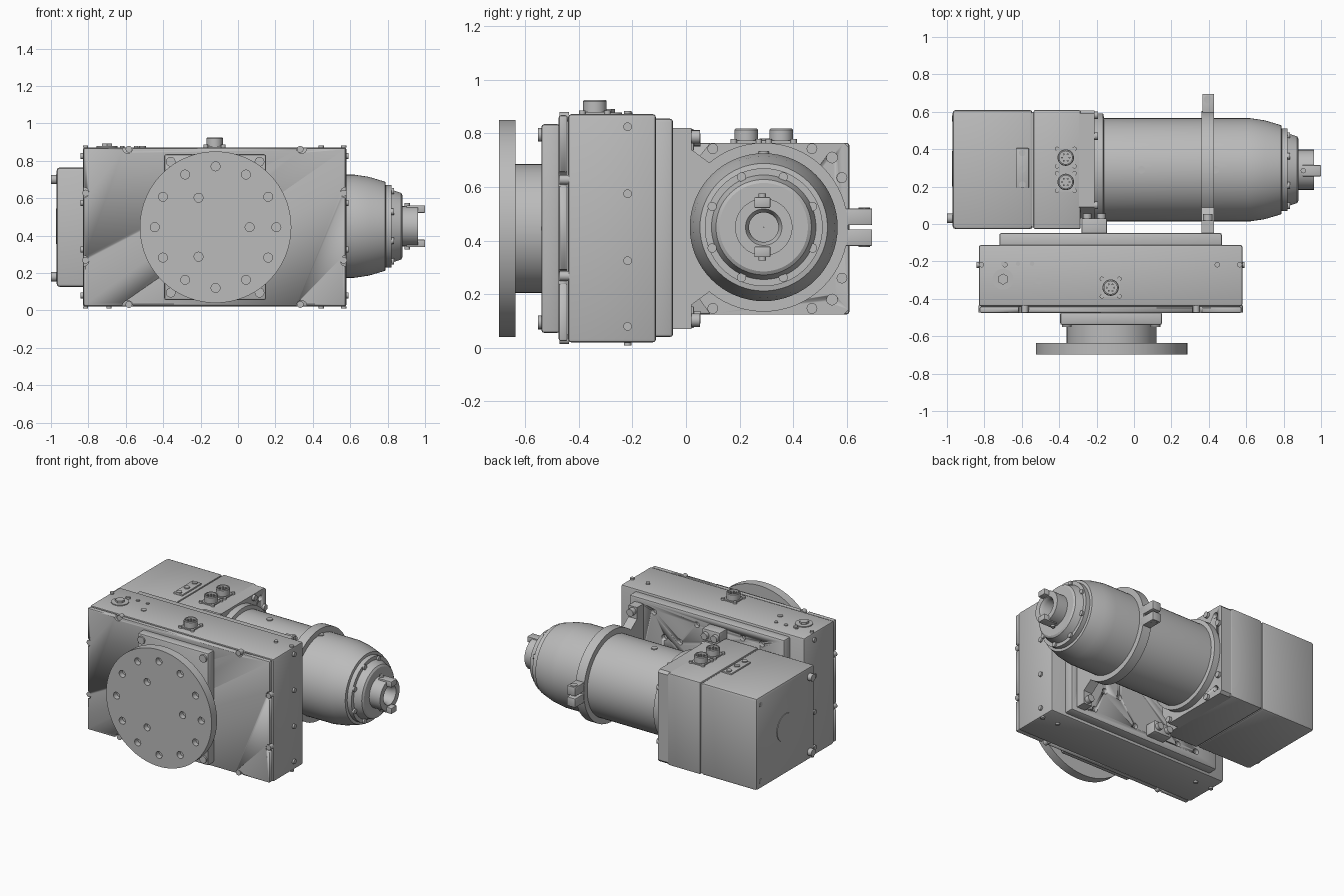
import bpy, bmesh
from math import pi, cos, sin, radians
from mathutils import Matrix, Vector

if "Cube" in bpy.data.objects:
    bpy.data.objects.remove(bpy.data.objects["Cube"], do_unlink=True)

grey = bpy.data.materials.new("machined grey")
grey.use_nodes = True
colour = (0.5, 0.5, 0.5, 1)
grey.diffuse_color = colour
grey.node_tree.nodes["Principled BSDF"].inputs["Base Color"].default_value = colour

TURN = {"x": Matrix.Rotation(pi / 2, 4, "Y"), "y": Matrix.Rotation(-pi / 2, 4, "X"), "z": Matrix()}
AY, AZ = 0.295, 0.45          # motor axis
FX, FZ = -0.12, 0.445         # output flange axis


def finish(name, bm, smooth=True):
    bmesh.ops.recalc_face_normals(bm, faces=bm.faces)
    me = bpy.data.meshes.new(name)
    bm.to_mesh(me)
    bm.free()
    ob = bpy.data.objects.new(name, me)
    bpy.context.collection.objects.link(ob)
    me.materials.append(grey)
    if smooth:
        bpy.ops.object.select_all(action="DESELECT")
        ob.select_set(True)
        bpy.context.view_layer.objects.active = ob
        bpy.ops.object.shade_smooth_by_angle(angle=radians(30))
    return ob


def box(name, x, y, z, bevel=0):
    bm = bmesh.new()
    size = [b - a for a, b in (x, y, z)]
    mid = [(a + b) / 2 for a, b in (x, y, z)]
    bmesh.ops.create_cube(bm, size=1, matrix=Matrix.Translation(mid) @ Matrix.Diagonal((*size, 1)))
    if bevel:
        bmesh.ops.bevel(bm, geom=bm.edges[:], offset=bevel, segments=2, profile=0.5, affect="EDGES")
    return finish(name, bm, bool(bevel))


def add_cyl(bm, axis, at, r, h, seg=16):
    """Cylinder starting at a point and running along +axis (or -axis for negative h)."""
    m = Matrix.Translation(at) @ TURN[axis] @ Matrix.Translation((0, 0, h / 2))
    bmesh.ops.create_cone(bm, cap_ends=True, segments=seg, radius1=r, radius2=r, depth=abs(h), matrix=m)


def cyls(name, axis, points, r, h, seg=16):
    bm = bmesh.new()
    for p in points:
        add_cyl(bm, axis, p, r, h, seg)
    return finish(name, bm)


def lathe(name, profile, axis, at, seg=64):
    """Spin a closed outline of (along, radius) pairs around an axis."""
    bm = bmesh.new()
    m = Matrix.Translation(at) @ TURN[axis]
    rings = [[bm.verts.new(m @ Vector((r * cos(2 * pi * i / seg), r * sin(2 * pi * i / seg), a)))
              for i in range(seg)] for a, r in profile]
    for A, B in zip(rings, rings[1:] + rings[:1]):
        for i in range(seg):
            j = (i + 1) % seg
            bm.faces.new((A[i], A[j], B[j], B[i]))
    return finish(name, bm)


def prism(name, pts, axis, a, b):
    """Extrude an outline: (y, z) pairs along x, or (x, z) pairs along y."""
    bm = bmesh.new()
    place = (lambda u, v, d: (d, u, v)) if axis == "x" else (lambda u, v, d: (u, d, v))
    f = bm.faces.new([bm.verts.new(place(u, v, a)) for u, v in pts])
    g = bmesh.ops.extrude_face_region(bm, geom=[f])
    off = Vector(place(0, 0, b - a))
    for v in g["geom"]:
        if isinstance(v, bmesh.types.BMVert):
            v.co += off
    return finish(name, bm)


def cut(ob, cutter):
    mod = ob.modifiers.new("cut", "BOOLEAN")
    mod.operation, mod.object, mod.solver = "DIFFERENCE", cutter, "EXACT"
    bpy.ops.object.select_all(action="DESELECT")
    bpy.context.view_layer.objects.active = ob
    ob.select_set(True)
    bpy.ops.object.modifier_apply(modifier=mod.name)
    bpy.data.objects.remove(cutter, do_unlink=True)


def circle(n, r, start=0):
    return [(r * cos(start + 2 * pi * i / n), r * sin(start + 2 * pi * i / n)) for i in range(n)]


# Gear housing: cover, body, and stepped back
cover = box("housing_cover", (-0.825, 0.575), (-0.475, -0.442), (0.025, 0.868), 0.008)
body = box("housing_body", (-0.83, 0.58), (-0.44, -0.112), (0.02, 0.872), 0.012)
step = box("housing_step", (-0.72, 0.47), (-0.13, -0.048), (0.04, 0.855), 0.012)

# Clearance notches with screws around the cover
sides = [(x, z) for x in (-0.825, 0.575) for z in (0.265, 0.63)]
ends = [(x, z) for x in (-0.59, 0.34) for z in (0.025, 0.868)]
cut(cover, cyls("notch_cutter", "y", [(x, -0.5, z) for x, z in sides + ends], 0.028, 0.1))
cyls("cover_screws", "y", [(x * 0.985 - 0.002, -0.472, 0.4465 + (z - 0.4465) * 0.985)
                           for x, z in sides + ends], 0.018, 0.035)

# Side and edge screws of the housing
for sx, x in ((-1, -0.83), (1, 0.58)):
    cyls("side_screws", "x", [(x, -0.218, z) for z in (0.08, 0.325, 0.575, 0.825)], 0.016, 0.012 * sx)
for sz, z in ((-1, 0.02), (1, 0.872)):
    cyls("edge_screws", "z", [(x, -0.218, z) for x in (-0.815, -0.69, 0.445, 0.565)], 0.014, 0.011 * sz)

# Mounting holes in the stepped back
holes = [(x, z) for x in (0.08, 0.2) for z in (0.27, 0.4, 0.5, 0.63)]
holes += [(x, z) for x in (-0.55, -0.4, -0.05, 0.28) for z in (0.11, 0.785)]
cut(step, cyls("back_hole_cutter", "y", [(x, -0.075, z) for x, z in holes], 0.02, 0.1))

# Output adapter plate, hub and drilled flange
box("adapter_plate", (-0.395, 0.15), (-0.54, -0.47), (0.055, 0.835), 0.012)
corners = [(x, z) for x in (-0.36, 0.115) for z in (0.095, 0.795)]
cyls("adapter_screws", "y", [(x, -0.552, z) for x, z in corners], 0.026, 0.02)
cyls("output_hub", "y", [(FX, -0.65, FZ)], 0.24, 0.12, 64)
flange = cyls("output_flange", "y", [(FX, -0.697, FZ)], 0.405, 0.06, 96)
drill = [(FX + a, -0.71, FZ + b) for a, b in circle(12, 0.325) + circle(3, 0.182)]
cut(flange, cyls("flange_hole_cutter", "y", drill, 0.024, 0.05))

# Motor box in two sections, with a chamfered end flange
box("motor_box_rear", (-0.97, -0.541), (-0.028, 0.61), (0.125, 0.765), 0.018)
box("motor_box_front", (-0.537, -0.285), (-0.028, 0.61), (0.125, 0.765), 0.01)
box("motor_box_core", (-0.6, -0.3), (-0.02, 0.6), (0.135, 0.755))
plate = prism("motor_end_flange", [(0.03, 0.21), (0.09, 0.125), (0.59, 0.125), (0.607, 0.142),
                                   (0.607, 0.748), (0.59, 0.765), (0.09, 0.765), (0.03, 0.69)], "x", -0.3, -0.21)
cut(plate, cyls("corner_hole_cutter", "x", [(-0.25, 0.545, z) for z in (0.18, 0.71)], 0.02, 0.1))
rim = [(y, z) for y in (0.1, 0.47) for z in (0.147, 0.743)] + [(0.582, 0.26), (0.582, 0.635)]
cyls("end_flange_screws", "x", [(-0.215, y, z) for y, z in rim], 0.02, 0.022)

# Motor box rear face
cyls("rear_screws", "x", [(-0.965, 0.03, z) for z in (0.18, 0.7)], 0.025, -0.035)
cyls("rear_small_screws", "x", [(-0.965, 0.565, z) for z in (0.18, 0.71)], 0.016, -0.008)
lathe("rear_cap", [(0, 0.001), (0.008, 0.001), (0.008, 0.095), (0, 0.095)], "x", (-0.974, AY, AZ))

# Motor barrel with tapered, stepped and hollow nose
lathe("motor_barrel", [(-0.22, 0.08), (-0.22, 0.302), (-0.165, 0.302), (-0.16, 0.276), (0.62, 0.276),
                       (0.7, 0.264), (0.787, 0.238), (0.79, 0.22), (0.822, 0.22), (0.822, 0.195),
                       (0.872, 0.178), (0.88, 0.165), (0.88, 0.107), (0.963, 0.107), (0.963, 0.068),
                       (0.94, 0.055), (0.8, 0.055), (0.8, 0.001), (0.3, 0.001)], "x", (0, AY - 0.005, AZ))
ring8 = circle(8, 0.203, pi / 8)
cyls("nose_screws", "x", [(0.82, AY - 0.01 + a, AZ + b) for a, b in ring8], 0.017, 0.014)
for s in (-1, 1):
    z = sorted((AZ + 0.072 * s, AZ + 0.112 * s))
    box("drive_lug", (0.9, 1.0), (AY - 0.04, AY + 0.02), z, 0.004)
    cyls("lug_screw", "z", [(0.905, AY - 0.01, AZ + 0.1 * s)], 0.014, 0.025 * s)
cyls("barrel_screws", "z", [(x, AY - 0.005, AZ + 0.268) for x in (0.04, 0.435)], 0.02, 0.014)

# Split clamp ring with its foot, ears and bolts
lathe("clamp_ring", [(-0.033, 0.27), (-0.033, 0.315), (0.033, 0.315), (0.033, 0.27)], "x", (0.395, AY - 0.005, AZ))
arc = [(AY + 0.3 * cos(t), AZ + 0.3 * sin(t)) for t in [radians(230 - 10 * i) for i in range(11)]]
prism("clamp_foot", [(-0.05, 0.07), (0.02, 0.07), (0.02, 0.16)] + arc
      + [(0.02, 0.74), (0.02, 0.82), (-0.05, 0.82)], "x", 0.362, 0.428)
for s in (-1, 1):
    z = sorted((AZ + 0.008 * s, AZ + 0.07 * s))
    box("clamp_ear", (0.365, 0.428), (0.57, 0.695), z, 0.004)
    cyls("ear_bolt", "z", [(0.395, 0.665, AZ + 0.06 * s)], 0.022, 0.014 * s)
    cyls("foot_bolt", "y", [(0.395, 0.015, AZ - 0.005 + 0.342 * s)], 0.025, 0.038)

# Support brackets between the housing and the motor box
for s in (-1, 1):
    near, far = AZ - 0.005 + 0.29 * s, AZ - 0.005 + 0.372 * s
    box("support_bracket", (-0.28, -0.145), (-0.06, 0.03), sorted((near, far)), 0.006)
    cyls("bracket_screws", "y", [(x, 0.025, (near + far) / 2) for x in (-0.25, -0.175)], 0.024, 0.03)

# Round multi-pin connectors on square bases
for cx, cy, top in ((-0.365, 0.355, 0.765), (-0.365, 0.225, 0.765), (-0.125, -0.34, 0.872)):
    box("connector_base", (cx - 0.05, cx + 0.05), (cy - 0.05, cy + 0.05), (top - 0.005, top + 0.008))
    lathe("connector_shell", [(0, 0.034), (0, 0.044), (0.048, 0.044), (0.053, 0.04), (0.053, 0.034)],
          "z", (cx, cy, top), 32)
    cyls("connector_insert", "z", [(cx, cy, top)], 0.035, 0.03, 24)
    cyls("connector_pins", "z", [(cx + a, cy + b, top) for a, b in circle(6, 0.02)], 0.005, 0.045, 8)
    cyls("connector_screws", "z", [(cx + a, cy + b, top) for a, b in circle(4, 0.066, pi / 4)], 0.012, 0.014)

# Oil filler, small top screws and junction plate
cyls("filler_collar", "z", [(-0.7, -0.295, 0.868)], 0.056, 0.01, 32)
cyls("filler_plug", "z", [(-0.7, -0.295, 0.87)], 0.03, 0.022, 6)
cyls("top_screws", "z", [(-0.51, -0.305, 0.868)], 0.018, 0.01)
cyls("top_pins", "z", [(x, -0.212, 0.868) for x in (-0.7, -0.62, -0.545)], 0.012, 0.01)
box("junction_plate", (-0.632, -0.562), (0.192, 0.405), (0.76, 0.775), 0.004)
cyls("junction_screws", "z", [(-0.597, y, 0.77) for y in (0.21, 0.293, 0.38)], 0.018, 0.012)
